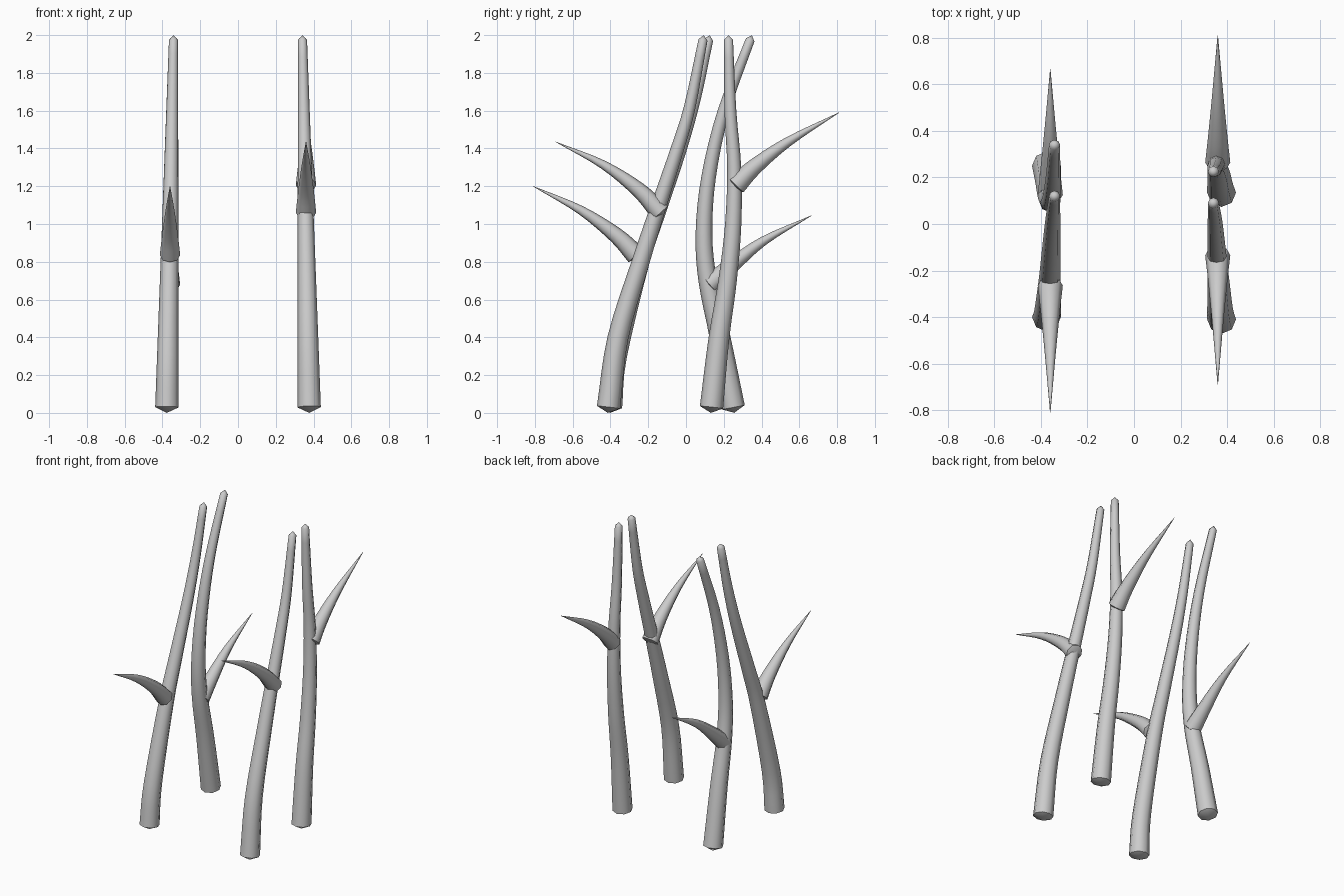
import bpy
import bmesh
from math import cos, sin, pi
from mathutils import Vector

if "Cube" in bpy.data.objects:
    bpy.data.objects.remove(bpy.data.objects["Cube"], do_unlink=True)

grey = bpy.data.materials.new("light_grey")
grey.use_nodes = True
colour = (0.6, 0.6, 0.6, 1)
grey.diffuse_color = colour
grey.node_tree.nodes["Principled BSDF"].inputs["Base Color"].default_value = colour

SIDES = 8


def spline(points, steps=4):
    """Smooth path through the control points."""
    p = [2 * points[0] - points[1]] + points + [2 * points[-1] - points[-2]]
    path = []
    for a, b, c, d in zip(p, p[1:], p[2:], p[3:]):
        for i in range(steps):
            t = i / steps
            path.append(0.5 * (2 * b + (c - a) * t + (2 * a - 5 * b + 4 * c - d) * t * t
                               + (3 * b - a - 3 * c + d) * t ** 3))
    return path + [points[-1]]


def sweep(name, path, start_radius, end_radius, start_cap, end_cap):
    """Tapered tube along a path with a blunt point at each end."""
    bm = bmesh.new()
    last = len(path) - 1
    lengths = [0]
    for a, b in zip(path, path[1:]):
        lengths.append(lengths[-1] + (b - a).length)
    rings = []
    for i, point in enumerate(path):
        tangent = (path[min(i + 1, last)] - path[max(i - 1, 0)]).normalized()
        across = Vector((1, 0, 0))
        across = (across - tangent * across.dot(tangent)).normalized()
        up = tangent.cross(across)
        radius = start_radius + (end_radius - start_radius) * lengths[i] / lengths[-1]
        rings.append([bm.verts.new(point + radius * (across * cos(2 * pi * k / SIDES)
                                                     + up * sin(2 * pi * k / SIDES)))
                      for k in range(SIDES)])
    for a, b in zip(rings, rings[1:]):
        for k in range(SIDES):
            n = (k + 1) % SIDES
            bm.faces.new((a[k], a[n], b[n], b[k]))
    for ring, inner, outer, depth in ((rings[0], path[1], path[0], start_cap),
                                      (rings[-1], path[-2], path[-1], end_cap)):
        tip = bm.verts.new(outer + (outer - inner).normalized() * depth)
        for k in range(SIDES):
            bm.faces.new((ring[k], ring[(k + 1) % SIDES], tip))
    bmesh.ops.recalc_face_normals(bm, faces=bm.faces)
    mesh = bpy.data.meshes.new(name)
    bm.to_mesh(mesh)
    bm.free()
    mesh.materials.append(grey)
    obj = bpy.data.objects.new(name, mesh)
    bpy.context.collection.objects.link(obj)
    bpy.ops.object.select_all(action="DESELECT")
    obj.select_set(True)
    bpy.context.view_layer.objects.active = obj
    bpy.ops.object.shade_smooth_by_angle(angle=pi / 3.5)


# Name, side, stalk (y, z) path, thorn (y, z) path
stems = [
    ("front_left", 1,
     [(-0.41, 0.03), (-0.36, 0.4), (-0.24, 0.8), (-0.15, 1.08), (-0.045, 1.4), (0.02, 1.62), (0.09, 1.975)],
     [(-0.135, 1.06), (-0.25, 1.18), (-0.44, 1.315), (-0.69, 1.435)]),
    ("back_left", 1,
     [(0.135, 0.03), (0.175, 0.4), (0.22, 0.7), (0.25, 1.0), (0.255, 1.3), (0.235, 1.6), (0.225, 1.975)],
     [(0.265, 1.205), (0.36, 1.3), (0.54, 1.435), (0.81, 1.59)]),
    ("front_right", -1,
     [(-0.4, 0.03), (-0.37, 0.3), (-0.24, 0.8), (-0.15, 1.06), (-0.03, 1.4), (0.05, 1.67), (0.12, 1.975)],
     [(-0.265, 0.835), (-0.37, 0.94), (-0.56, 1.075), (-0.81, 1.2)]),
    ("back_right", -1,
     [(0.25, 0.03), (0.18, 0.4), (0.115, 0.7), (0.095, 0.95), (0.12, 1.25), (0.2, 1.6), (0.34, 1.975)],
     [(0.125, 0.68), (0.23, 0.77), (0.41, 0.91), (0.665, 1.045)]),
]

for name, side, stalk, thorn in stems:
    # Stalk leans gently inwards as it rises
    stalk_points = [Vector((side * (0.377 - 0.018 * z), y, z)) for y, z in stalk]
    sweep(name + "_stalk", spline(stalk_points), 0.062, 0.024, 0.03, 0.025)
    # Thorn grows from the middle of the stalk
    thorn_points = [Vector((side * 0.36, y, z)) for y, z in thorn]
    sweep(name + "_thorn", spline(thorn_points), 0.054, 0.001, 0.02, 0.001)
